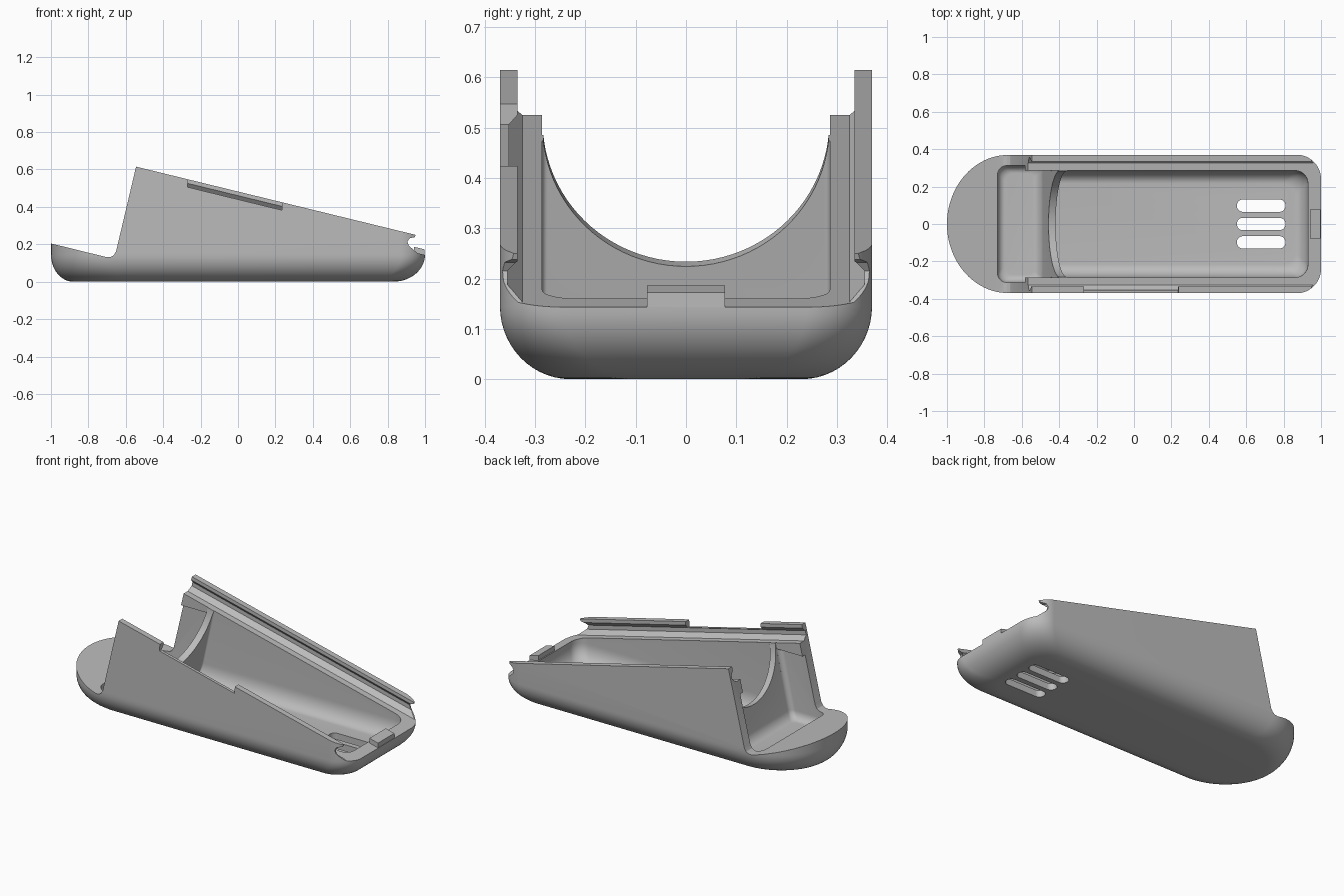
import bpy, bmesh, math

if "Cube" in bpy.data.objects:
    bpy.data.objects.remove(bpy.data.objects["Cube"])

SLOPE = 0.244          # fall of the lid plane along x
LEAN = 0.22            # lean of the faces square to the lid


def lid(x, depth=0.0):
    return 0.615 - SLOPE * (x + 0.545) - depth


grey = bpy.data.materials.new("plain grey")
grey.use_nodes = True
colour = (0.5, 0.5, 0.5, 1)
grey.diffuse_color = colour
grey.node_tree.nodes["Principled BSDF"].inputs["Base Color"].default_value = colour


def loft(name, rings):
    """Skin a stack of equal rings and cap both ends."""
    bm = bmesh.new()
    loops = [[bm.verts.new(p) for p in ring] for ring in rings]
    n = len(loops[0])
    for a, b in zip(loops, loops[1:]):
        for i in range(n):
            j = (i + 1) % n
            bm.faces.new((a[i], a[j], b[j], b[i]))
    bm.faces.new(loops[0])
    bm.faces.new(loops[-1])
    bmesh.ops.recalc_face_normals(bm, faces=bm.faces)
    mesh = bpy.data.meshes.new(name)
    bm.to_mesh(mesh)
    bm.free()
    mesh.materials.append(grey)
    obj = bpy.data.objects.new(name, mesh)
    bpy.context.collection.objects.link(obj)
    return obj


def side_prism(name, profile, y0, y1):
    """Extrude an x-z profile across y."""
    return loft(name, [[(x, y, z) for x, z in profile] for y in (y0, y1)])


def arc(cx, cy, rx, ry, start, steps):
    for i in range(steps + 1):
        a = math.radians(start + 90 * i / steps)
        yield cx + rx * math.cos(a), cy + ry * math.sin(a)


def outline(x0, x1, half, z, r0, r1, ry0, ry1, steps=10):
    """Plan ring with elliptical corners on the left (0) and right (1)."""
    pts = list(arc(x1 - r1, half - ry1, r1, ry1, 0, steps))
    pts += arc(x0 + r0, half - ry0, r0, ry0, 90, steps)
    pts += arc(x0 + r0, ry0 - half, r0, ry0, 180, steps)
    pts += arc(x1 - r1, ry1 - half, r1, ry1, 270, steps)
    # drop the doubled point where the nose quarters meet
    keep = [p for i, p in enumerate(pts) if not (ry0 == half and i == 2 * steps + 2)]
    return [(x, y, z) for x, y in keep]


def fillet(steps=10):
    """(inset, height) fractions of a rounded bottom edge."""
    for i in range(steps + 1):
        a = math.radians(90 * i / steps)
        yield 1 - math.sin(a), 1 - math.cos(a)


def boolean(target, cutter, operation="DIFFERENCE"):
    mod = target.modifiers.new(cutter.name, "BOOLEAN")
    mod.operation, mod.solver, mod.object = operation, "EXACT", cutter
    cutter.hide_render = True
    bpy.context.view_layer.objects.active = target
    bpy.ops.object.modifier_apply(modifier=mod.name)
    bpy.data.objects.remove(cutter)


# Outer body: rounded nose, rounded tail and rolled bottom edge
rings = []
for inset, h in fillet(14):
    half = 0.37 - 0.14 * inset
    rings.append(outline(-1 + 0.12 * inset, 1 - 0.17 * inset, half, 0.145 * h,
                         0.33 - 0.03 * inset, 0.13, half, 0.13, 20))
rings.append([(x, y, 0.9) for x, y, z in rings[-1]])
body = loft("shell_body", rings)

# Side silhouette: low nose, leaning edge, sloping lid line, tail notch
silhouette = [(-1.1, -0.1), (-1.1, 0.229), (-0.73, 0.138), (-0.70, 0.131),
              (-0.68, 0.132), (-0.664, 0.142), (-0.652, 0.162),
              (-0.545, lid(-0.545)), (0.95, lid(0.95)), (0.945, 0.238),
              (0.918, 0.232), (0.906, 0.215), (0.912, 0.195), (0.93, 0.178),
              (0.96, lid(0.96, 0.095)), (1.1, lid(1.1, 0.095)), (1.1, -0.1)]
boolean(body, side_prism("silhouette", silhouette, -0.6, 0.6), "INTERSECT")

# Rail channel: lip, undercut groove and ledge on both sides
half_rail = [(0.335, -0.3), (0.335, 0.022), (0.355, 0.045), (0.355, 0.07), (0.325, 0.095)]
section = half_rail + [(-y, d) for y, d in reversed(half_rail)]
boolean(body, loft("rail_channel", [[(x, y, lid(x, d)) for y, d in section]
                                    for x in (-1, 1.2)]))

# Main cavity with rolled floor edge, closed by the leaning bulkhead
rings = []
for inset, h in fillet():
    z = 0.04 + 0.1 * h
    rings.append(outline(-0.42 + LEAN * (z - 0.22), 0.93 - 0.07 * inset,
                         0.286 - 0.07 * inset, z, 0.01, 0.07, 0.01, 0.07))
rings.append(outline(-0.42 + LEAN * 0.6, 0.93, 0.286, 0.82, 0.01, 0.07, 0.01, 0.07))
boolean(body, loft("main_cavity", rings))

# Nose pocket in front of the bulkhead
rings = []
for inset, h in fillet():
    z = 0.045 + 0.05 * h
    rings.append(outline(-0.73 + 0.04 * inset, -0.46 + LEAN * (z - 0.22) - 0.04 * inset,
                         0.312 - 0.04 * inset, z, 0.05, 0.03, 0.05, 0.03))
rings.append(outline(-0.73, -0.46 + LEAN * 0.23, 0.312, 0.45, 0.05, 0.03, 0.05, 0.03))
boolean(body, loft("nose_pocket", rings))
upper = [(-0.73, 0.3), (-0.46 + LEAN * 0.08, 0.3), (-0.46 + LEAN * 0.58, 0.8), (-0.73, 0.8)]
boolean(body, side_prism("pocket_opening", upper, -0.286, 0.286))

# Round cradle cut through the bulkhead
bpy.ops.mesh.primitive_cylinder_add(vertices=96, radius=0.285, depth=0.26,
                                    location=(-0.376, 0, 0.507),
                                    rotation=(0, math.pi / 2 + math.atan(SLOPE), 0))
boolean(body, bpy.context.object)

# Gap in the lip of the front wall
gap = [(-0.27, lid(-0.27, 0.042)), (0.235, lid(0.235, 0.042)),
       (0.245, lid(0.245, -0.1)), (-0.26, lid(-0.26, -0.1))]
boolean(body, side_prism("lip_gap", gap, -0.5, -0.3))

# Three vent slots through the floor
for y in (-0.098, 0, 0.098):
    ring = outline(0.55, 0.81, 0.033, 0, 0.032, 0.032, 0.032, 0.032)
    boolean(body, loft("vent_slot", [[(px, py + y, z) for px, py, _ in ring]
                                     for z in (-0.1, 0.12)]))

# Latch tab on the tail wall
tab = [(0.94, lid(0.94, 0.11)), (0.94, lid(0.94, 0.066)),
       (0.998, lid(0.998, 0.066)), (0.998, lid(0.998, 0.11))]
latch = side_prism("latch_tab", tab, -0.078, 0.078)

# Smooth the rolled surfaces and keep the cut edges sharp
bpy.ops.object.select_all(action="DESELECT")
body.select_set(True)
bpy.context.view_layer.objects.active = body
bpy.ops.object.shade_smooth_by_angle(angle=math.radians(25))
